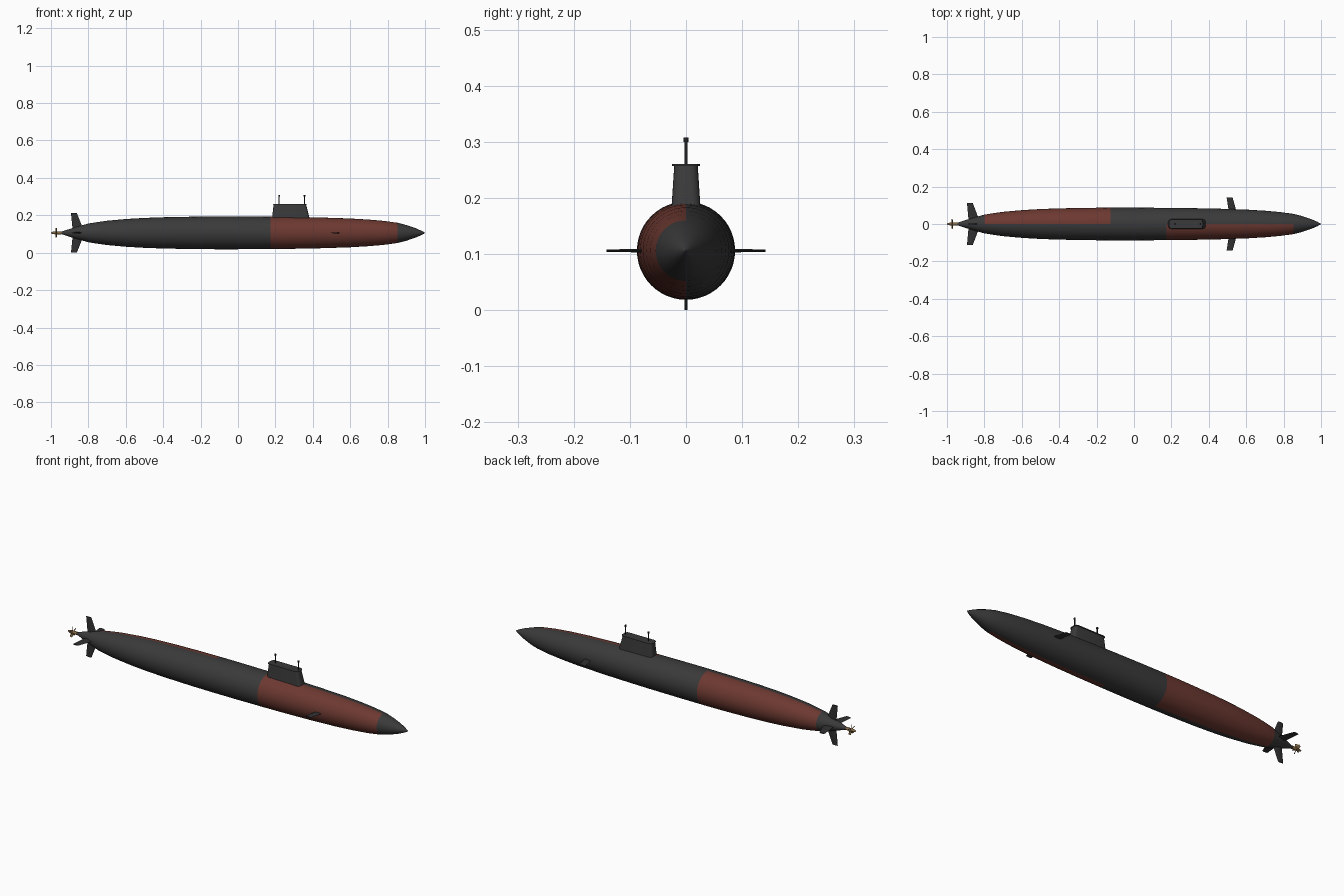
import bpy, bmesh, math
from mathutils import Matrix, Vector

if "Cube" in bpy.data.objects:
    bpy.data.objects.remove(bpy.data.objects["Cube"])

CZ = 0.106  # height of the hull axis


def material(name, rgb):
    m = bpy.data.materials.new(name)
    m.diffuse_color = (*rgb, 1)
    m.use_nodes = True
    m.node_tree.nodes["Principled BSDF"].inputs["Base Color"].default_value = m.diffuse_color
    return m


GREY = material("dark grey", (0.042, 0.042, 0.043))
RED = material("rust red", (0.150, 0.040, 0.030))
FIN = material("fin charcoal", (0.030, 0.030, 0.032))
BLACK = material("mast black", (0.015, 0.015, 0.016))
BRONZE = material("bronze", (0.24, 0.15, 0.06))


def finish(name, bm, mats, angle=35):
    bmesh.ops.recalc_face_normals(bm, faces=bm.faces)
    me = bpy.data.meshes.new(name)
    bm.to_mesh(me)
    bm.free()
    for m in mats:
        me.materials.append(m)
    ob = bpy.data.objects.new(name, me)
    bpy.context.collection.objects.link(ob)
    bpy.ops.object.select_all(action='DESELECT')
    ob.select_set(True)
    bpy.context.view_layer.objects.active = ob
    bpy.ops.object.shade_smooth_by_angle(angle=math.radians(angle))
    return ob


def loft(bm, rings):
    """Skin a list of equal-length point rings and cap both ends."""
    loops = [[bm.verts.new(p) for p in r] for r in rings]
    n = len(loops[0])
    for a, b in zip(loops, loops[1:]):
        for i in range(n):
            j = (i + 1) % n
            bm.faces.new((a[i], a[j], b[j], b[i]))
    bm.faces.new(loops[0])
    bm.faces.new(loops[-1])


def circle_x(x, r, n):
    return [(x, r * math.sin(2 * math.pi * i / n), CZ + r * math.cos(2 * math.pi * i / n))
            for i in range(n)]


# Hull: revolved profile of (x, radius)
profile = [(-0.955, 0.003), (-0.90, 0.021), (-0.85, 0.036), (-0.80, 0.050), (-0.75, 0.058),
           (-0.70, 0.065), (-0.60, 0.074), (-0.50, 0.080), (-0.40, 0.0835), (-0.25, 0.0865),
           (-0.125, 0.0875), (0.0, 0.0875), (0.174, 0.0865), (0.30, 0.085), (0.45, 0.082),
           (0.60, 0.077), (0.70, 0.071), (0.78, 0.064), (0.853, 0.054), (0.90, 0.042),
           (0.95, 0.025), (0.98, 0.012), (1.0, 0.001)]
bm = bmesh.new()
loft(bm, [circle_x(x, r, 48) for x, r in profile])
# Red panels: near side forward, far side aft
for f in bm.faces:
    c = f.calc_center_median()
    if (c.y < 0 and 0.174 < c.x < 0.853) or (c.y > 0 and -0.80 < c.x < -0.125):
        f.material_index = 1
finish("hull", bm, [GREY, RED])


def rounded_rect(x0, x1, w, z, r, n=5):
    pts = []
    for cx, cy, a0 in ((x1 - r, w - r, 0), (x0 + r, w - r, 90),
                       (x0 + r, r - w, 180), (x1 - r, r - w, 270)):
        for i in range(n + 1):
            a = math.radians(a0 + 90 * i / n)
            pts.append((cx + r * math.cos(a), cy + r * math.sin(a), z))
    return pts


# Sail with a thin cap plate
bm = bmesh.new()
loft(bm, [rounded_rect(0.180, 0.388, 0.027, 0.165, 0.016),
          rounded_rect(0.190, 0.364, 0.021, 0.257, 0.014)])
finish("sail", bm, [GREY])
bm = bmesh.new()
loft(bm, [rounded_rect(0.187, 0.368, 0.025, 0.2565, 0.016),
          rounded_rect(0.187, 0.368, 0.025, 0.260, 0.016)])
finish("sail_cap", bm, [GREY])

# Masts with small heads
for k, x in enumerate((0.22, 0.355)):
    bm = bmesh.new()
    for r, z0, z1 in ((0.0025, 0.255, 0.302), (0.0048, 0.300, 0.308)):
        bmesh.ops.create_cone(bm, cap_ends=True, segments=12, radius1=r, radius2=r,
                              depth=z1 - z0, matrix=Matrix.Translation((x, 0, (z0 + z1) / 2)))
    finish(f"mast_{k + 1}", bm, [BLACK])


def fin(name, root, tip, s0, s1, t, angle):
    """Tapered blade reaching outward from the axis, turned about x."""
    rot = Matrix.Rotation(math.radians(angle), 3, 'X')

    def section(x0, x1, s, h):
        xs = [(x0, 0), (x0 + 0.3 * (x1 - x0), -h), (x0 + 0.75 * (x1 - x0), -h), (x1, 0),
              (x0 + 0.75 * (x1 - x0), h), (x0 + 0.3 * (x1 - x0), h)]
        return [rot @ Vector((x, y, s)) + Vector((0, 0, CZ)) for x, y in xs]

    bm = bmesh.new()
    loft(bm, [section(*root, s0, t), section(*tip, s1, t * 0.6)])
    finish(name, bm, [FIN])


# Tail fins in a cross, then the bow planes
for k, a in enumerate((0, 90, 180, 270)):
    fin(f"tail_fin_{k + 1}", (-0.884, -0.825), (-0.893, -0.862), 0.015,
        0.106 if a % 180 == 0 else 0.112, 0.004, a)
for side, a in (("left", 270), ("right", 90)):
    fin(f"bow_plane_{side}", (0.508, 0.550), (0.495, 0.527), 0.06, 0.142, 0.0035, a)

# Propeller hub and pitched blades
bm = bmesh.new()
loft(bm, [circle_x(x, r, 16) for x, r in
          ((-1.0, 0.002), (-0.992, 0.006), (-0.975, 0.008), (-0.945, 0.008))])
finish("propeller_hub", bm, [BRONZE])
for k in range(5):
    bm = bmesh.new()
    spin = Matrix.Rotation(2 * math.pi * k / 5, 4, 'X')
    place = Matrix.Translation((-0.972, 0, CZ)) @ spin @ Matrix.Translation((0, 0, 0.015)) \
        @ Matrix.Rotation(math.radians(35), 4, 'Z') @ Matrix.Diagonal((0.003, 0.012, 0.021, 1))
    bmesh.ops.create_cube(bm, size=1, matrix=place)
    finish(f"propeller_blade_{k + 1}", bm, [BRONZE])
